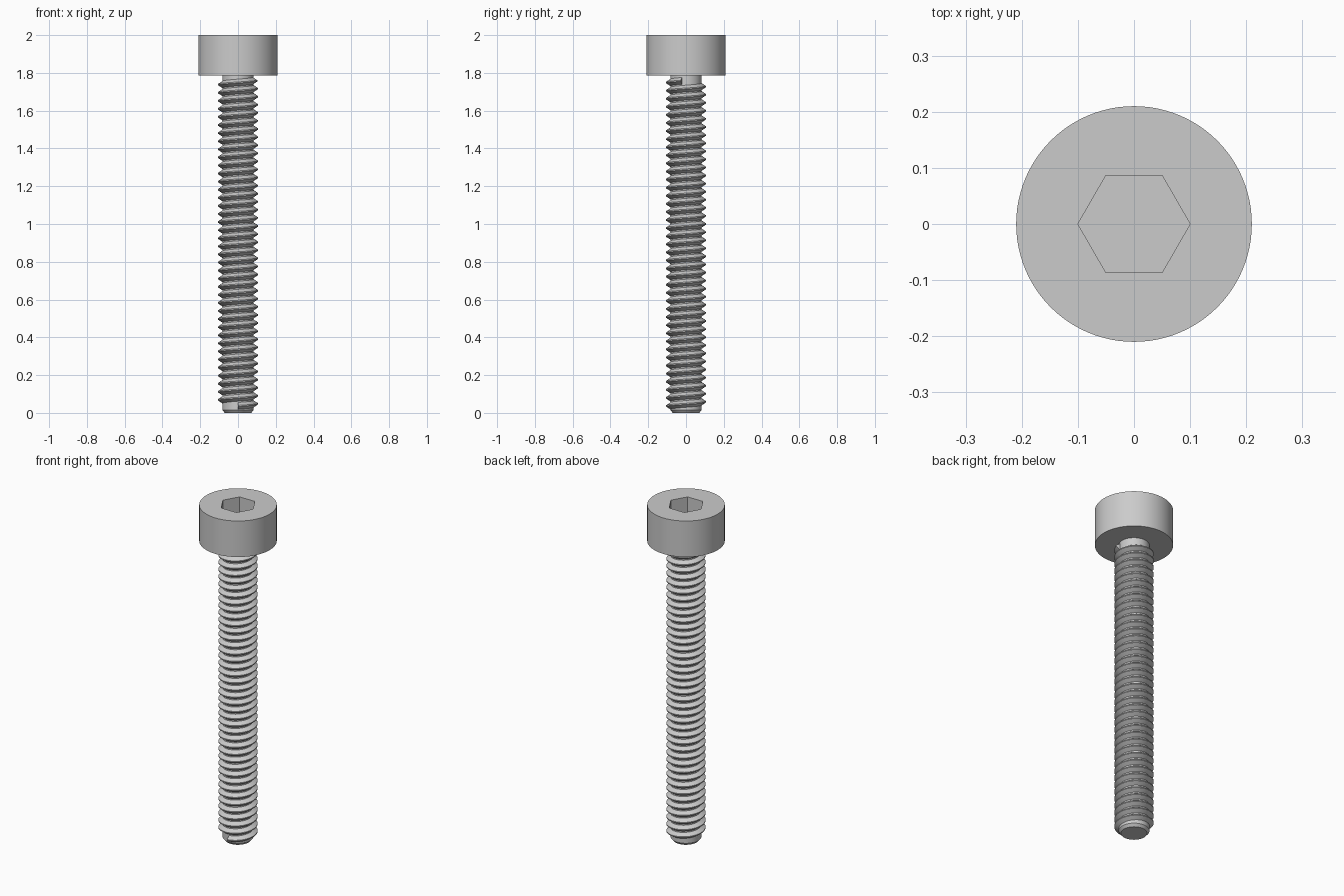
import bpy, bmesh, math

cube = bpy.data.objects.get("Cube")
if cube:
    bpy.data.objects.remove(cube, do_unlink=True)

HEAD_BASE, TOP = 1.785, 2.0
HEAD_R, CORE_R, CREST_R = 0.21, 0.083, 0.106
SOCKET_R, SOCKET_DEPTH = 0.1, 0.11
PITCH = 0.0428

steel = bpy.data.materials.new("steel grey")
steel.use_nodes = True
grey = (0.6, 0.6, 0.6, 1)
steel.diffuse_color = grey
steel.node_tree.nodes["Principled BSDF"].inputs["Base Color"].default_value = grey


def finish(bm, name):
    bmesh.ops.recalc_face_normals(bm, faces=bm.faces)
    mesh = bpy.data.meshes.new(name)
    bm.to_mesh(mesh)
    bm.free()
    obj = bpy.data.objects.new(name, mesh)
    bpy.context.collection.objects.link(obj)
    mesh.materials.append(steel)
    bpy.ops.object.select_all(action="DESELECT")
    obj.select_set(True)
    bpy.context.view_layer.objects.active = obj
    bpy.ops.object.shade_smooth_by_angle(angle=math.radians(30))
    return obj


def ring(bm, radius, z, count):
    return [bm.verts.new((radius * math.cos(math.tau * i / count),
                          radius * math.sin(math.tau * i / count), z))
            for i in range(count)]


def bridge(bm, a, b):
    for i in range(len(a)):
        j = (i + 1) % len(a)
        bm.faces.new((a[i], a[j], b[j], b[i]))


# Head: drum with a hexagonal socket sunk in its top
bm = bmesh.new()
SIDES = 96
lower = ring(bm, HEAD_R, HEAD_BASE, SIDES)
upper = ring(bm, HEAD_R, TOP, SIDES)
mouth = ring(bm, SOCKET_R, TOP, 6)
floor = ring(bm, SOCKET_R, TOP - SOCKET_DEPTH, 6)
bm.faces.new(lower)
bridge(bm, lower, upper)
bridge(bm, mouth, floor)
bm.faces.new(floor)
span = SIDES // 6
for k in range(6):
    arc = [upper[(k * span + i) % SIDES] for i in range(span + 1)]
    bm.faces.new(arc + [mouth[(k + 1) % 6], mouth[k]])
finish(bm, "head")

# Shank: plain core with a chamfered tip
bm = bmesh.new()
rings = [ring(bm, r, z, 64) for r, z in
         ((0.07, 0), (CORE_R, 0.015), (CORE_R, HEAD_BASE))]
for a, b in zip(rings, rings[1:]):
    bridge(bm, a, b)
bm.faces.new(rings[0])
bm.faces.new(rings[-1])
finish(bm, "shank")

# Thread: right-handed ridge swept along a helix
profile = ((CORE_R - 0.003, -0.02), (CREST_R, -0.003),
           (CREST_R, 0.003), (CORE_R - 0.003, 0.02))
START_Z, END_Z, START_ANGLE = 0.037, 1.758, -math.pi / 2
STEPS = 48
bm = bmesh.new()
sections = []
for i in range(round((END_Z - START_Z) / PITCH * STEPS) + 1):
    angle = START_ANGLE + math.tau * i / STEPS
    z = START_Z + PITCH * i / STEPS
    sections.append([bm.verts.new((r * math.cos(angle), r * math.sin(angle), z + dz))
                     for r, dz in profile])
for a, b in zip(sections, sections[1:]):
    bridge(bm, a, b)
bm.faces.new(sections[0])
bm.faces.new(sections[-1])
finish(bm, "thread")
